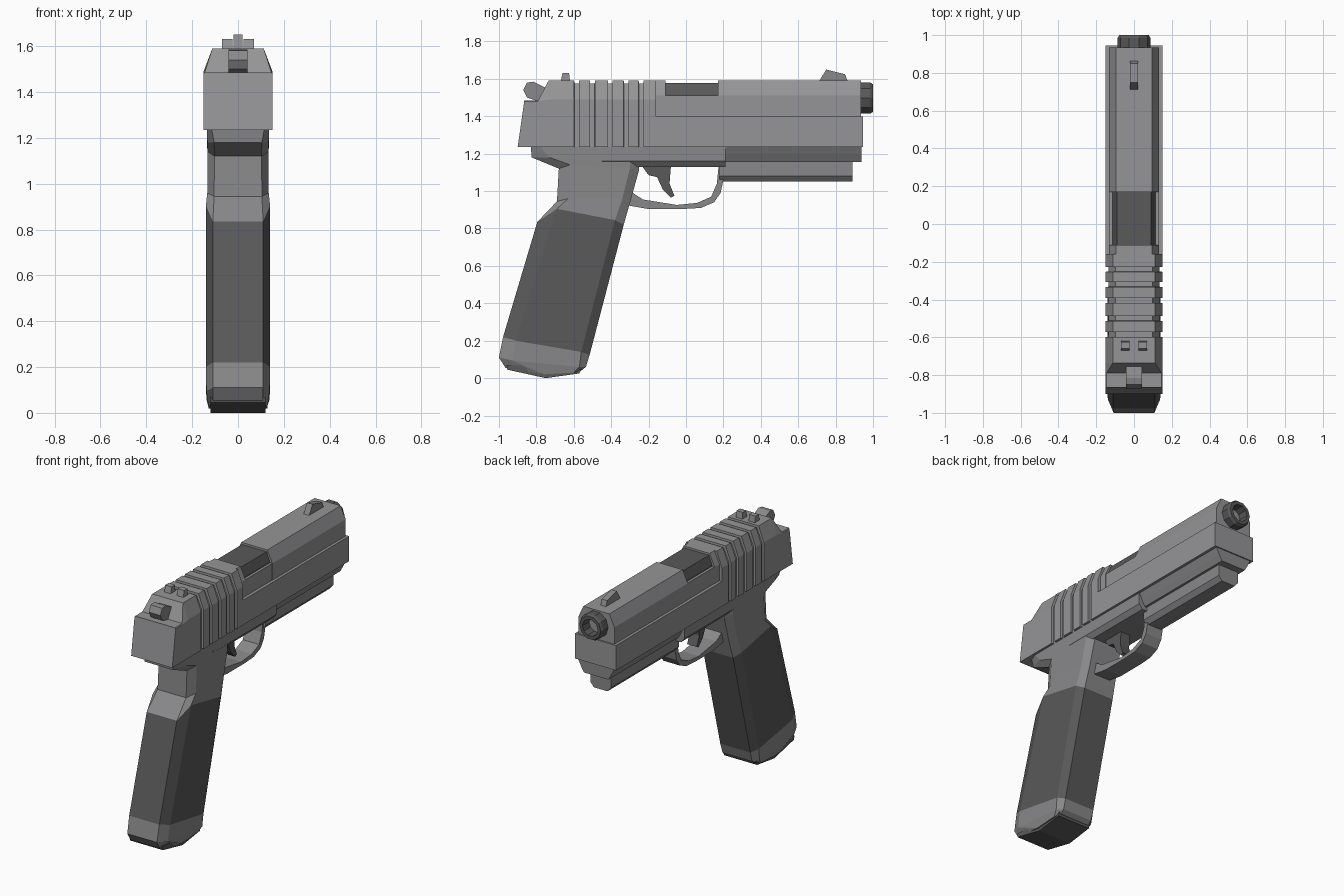
import bpy
import bmesh
from math import cos, sin, radians

if "Cube" in bpy.data.objects:
    bpy.data.objects.remove(bpy.data.objects["Cube"])


def material(name, v):
    m = bpy.data.materials.new(name)
    m.diffuse_color = (v, v, v * 1.03, 1)
    m.use_nodes = True
    m.node_tree.nodes["Principled BSDF"].inputs["Base Color"].default_value = m.diffuse_color
    return m


STEEL = material("steel", 0.30)
FRAME = material("frame_grey", 0.25)
DARK = material("dark_grey", 0.10)


def finish(name, bm, mat):
    bmesh.ops.recalc_face_normals(bm, faces=bm.faces)
    me = bpy.data.meshes.new(name)
    bm.to_mesh(me)
    bm.free()
    me.materials.append(mat)
    ob = bpy.data.objects.new(name, me)
    bpy.context.collection.objects.link(ob)
    return ob


def loft(name, half_rings, mat):
    """Skin mirrored half rings of (x, y, z) points and cap both ends."""
    bm = bmesh.new()
    rings = []
    for half in half_rings:
        full = list(half) + [(-x, y, z) for x, y, z in reversed(half)]
        rings.append([bm.verts.new(p) for p in full])
    n = len(rings[0])
    for a, b in zip(rings, rings[1:]):
        for i in range(n):
            j = (i + 1) % n
            bm.faces.new((a[i], a[j], b[j], b[i]))
    for r in (rings[0], rings[-1]):
        for i in range(n // 2 - 1):
            bm.faces.new((r[i], r[i + 1], r[n - 2 - i], r[n - 1 - i]))
    return finish(name, bm, mat)


def beam(name, section, y0, y1, mat):
    """Half section of (x, z) run along y."""
    return loft(name, [[(x, y, z) for x, z in section] for y in (y0, y1)], mat)


def plate(name, profile, w, mat, x=0):
    """Side profile of (y, z) extruded to half-width w."""
    bm = bmesh.new()
    f = bm.faces.new([bm.verts.new((x - w, y, z)) for y, z in profile])
    ext = bmesh.ops.extrude_face_region(bm, geom=[f])["geom"]
    bmesh.ops.translate(bm, vec=(2 * w, 0, 0),
                        verts=[v for v in ext if isinstance(v, bmesh.types.BMVert)])
    return finish(name, bm, mat)


def grip_ring(pts, w, c=0.03):
    """Octagonal grip section: rear, rear side, front side, front (y, z)."""
    return [(ww, y, z) for (y, z), ww in zip(pts, (w - c, w, w, w - c))]


# Rear slide with grip grooves
def slide_ring(y, inset=0.0, top=1.59, lean=0.0):
    w, t = 0.15 - inset, top - inset
    k = (top - 1.48) / 0.11
    return [(w, y, 1.235), (w, y + lean, min(1.49, t - 0.005)),
            (w - 0.035 * k - 0.003, y + lean, t)]


rings = [slide_ring(-0.90, top=1.485, lean=0.035), slide_ring(-0.79, top=1.485),
         slide_ring(-0.735)]
for g in (-0.585, -0.50, -0.405, -0.32, -0.24):
    rings += [slide_ring(g - 0.013), slide_ring(g - 0.012, 0.014),
              slide_ring(g + 0.012, 0.014), slide_ring(g + 0.013)]
rings.append(slide_ring(-0.16))
loft("slide_rear", rings, STEEL)

# Front slide: wide lower rails and narrower chamfered top around the port
beam("slide_lower", [(0.15, 1.235), (0.15, 1.40)], -0.16, 0.945, STEEL)
beam("slide_port_sill", [(0.13, 1.40), (0.13, 1.51)], -0.16, 0.17, STEEL)
for name, y0, y1 in (("slide_port_rear", -0.16, -0.11), ("slide_top", 0.17, 0.935)):
    beam(name, [(0.132, 1.40), (0.132, 1.51), (0.095, 1.59)], y0, y1, STEEL)
beam("chamber_hood", [(0.115, 1.50), (0.112, 1.52), (0.09, 1.577)], -0.11, 0.17, DARK)

# Hollow ten-sided muzzle
loft("muzzle", [[(r * cos(radians(a)), y, 1.497 + r * sin(radians(a)))
                 for a in range(-72, 73, 36)]
                for r, y in ((0.087, 0.92), (0.087, 0.985), (0.078, 1.0),
                             (0.056, 1.0), (0.05, 0.85))], DARK)

# Sights and hammer
plate("front_sight", [(0.71, 1.585), (0.75, 1.65), (0.85, 1.625), (0.865, 1.585)], 0.02, FRAME)
for side, x in (("left", -0.046), ("right", 0.046)):
    plate("rear_sight_" + side, [(-0.67, 1.585), (-0.66, 1.632), (-0.625, 1.632),
                                 (-0.62, 1.585)], 0.023, STEEL, x)
plate("hammer", [(-0.87, 1.54), (-0.85, 1.58), (-0.815, 1.585), (-0.745, 1.55),
                 (-0.73, 1.48), (-0.79, 1.48), (-0.85, 1.50)], 0.042, FRAME)

# Frame, dust cover and accessory rail
beam("frame_body", [(0.11, 1.13), (0.135, 1.16), (0.135, 1.24)], -0.45, 0.21, FRAME)
beam("dust_cover", [(0.09, 1.155), (0.11, 1.19), (0.135, 1.24)], 0.20, 0.937, FRAME)
beam("rail", [(0.05, 1.05), (0.075, 1.08), (0.075, 1.16)], 0.18, 0.89, FRAME)

# Grip neck, panel and base share their joining sections
grip_top = grip_ring([(-0.795, 0.835), (-0.69, 0.905), (-0.38, 0.845), (-0.333, 0.82)], 0.14)
grip_low = grip_ring([(-0.978, 0.22), (-0.91, 0.20), (-0.56, 0.14), (-0.515, 0.125)], 0.14)
loft("grip_neck", [
    grip_ring([(-0.83, 1.24), (-0.78, 1.24), (-0.30, 1.24), (-0.25, 1.24)], 0.135, 0.02),
    grip_ring([(-0.825, 1.18), (-0.73, 1.18), (-0.30, 1.14), (-0.25, 1.13)], 0.134),
    grip_ring([(-0.68, 1.12), (-0.62, 1.14), (-0.30, 1.12), (-0.252, 1.11)], 0.133),
    grip_ring([(-0.69, 0.945), (-0.63, 0.96), (-0.34, 0.96), (-0.293, 0.96)], 0.134),
    grip_top], FRAME)
loft("grip_panel", [grip_top, grip_low], DARK)
loft("grip_base", [
    grip_low,
    grip_ring([(-1.0, 0.11), (-0.93, 0.095), (-0.57, 0.06), (-0.535, 0.06)], 0.138),
    grip_ring([(-0.965, 0.055), (-0.76, 0.02), (-0.60, 0.03), (-0.56, 0.04)], 0.128, 0.02)],
    FRAME)
plate("magazine_floor", [(-0.96, 0.07), (-0.955, 0.045), (-0.75, 0.0), (-0.57, 0.025),
                         (-0.555, 0.06)], 0.12, DARK)

# Trigger guard and trigger
plate("trigger_guard", [
    (0.205, 1.14), (0.20, 1.06), (0.185, 0.99), (0.15, 0.94), (0.08, 0.91), (-0.02, 0.904),
    (-0.20, 0.904), (-0.32, 0.925), (-0.30, 1.0), (-0.23, 0.955), (-0.05, 0.926),
    (0.06, 0.937), (0.135, 0.97), (0.165, 1.04), (0.175, 1.14)], 0.06, FRAME)
plate("trigger", [
    (-0.24, 1.14), (-0.20, 1.085), (-0.155, 1.075), (-0.125, 1.01), (-0.08, 0.965),
    (-0.062, 0.975), (-0.088, 1.04), (-0.08, 1.14)], 0.035, DARK)
